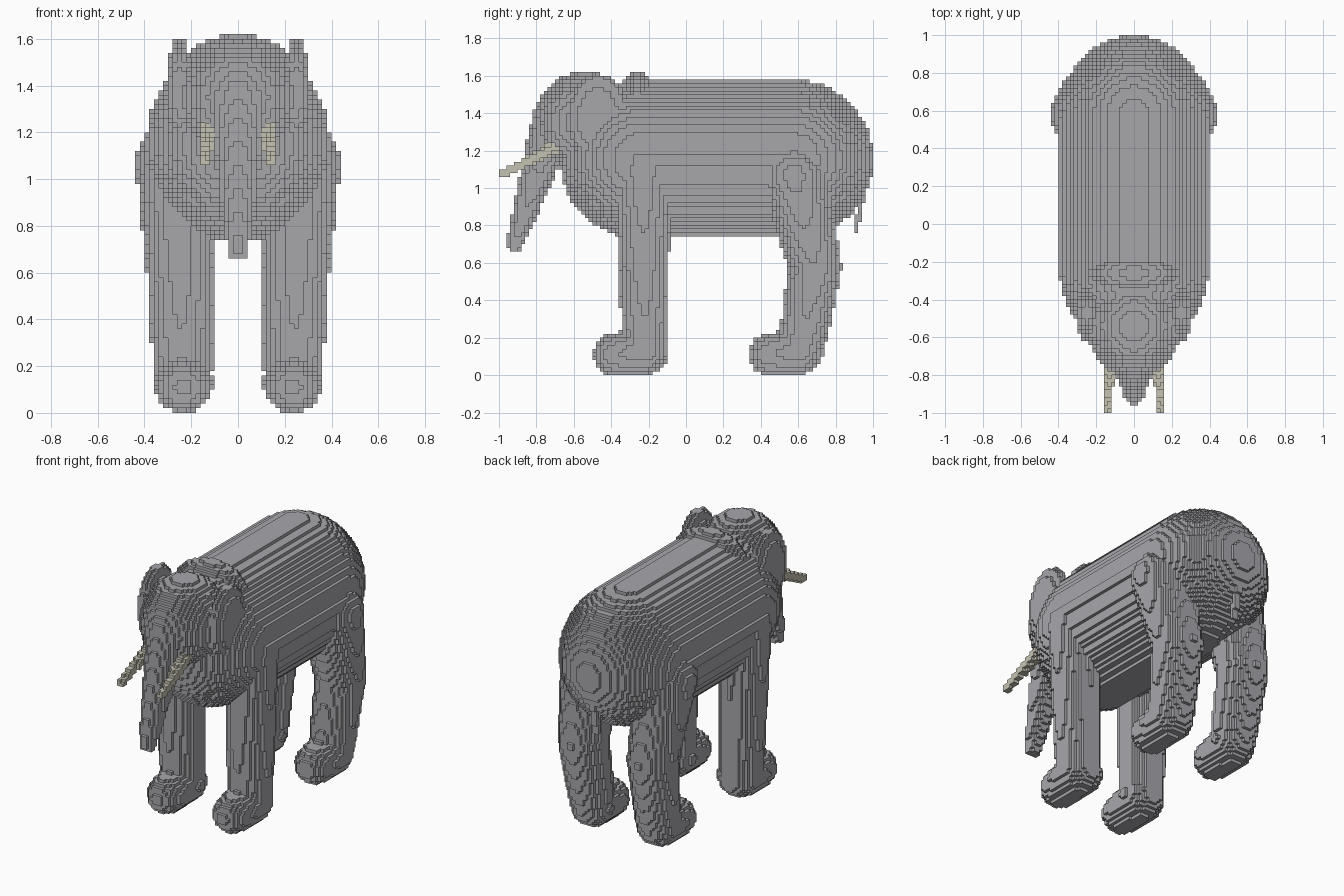
import bpy
import bmesh
import math
from mathutils import Vector

CELL = 0.02
taken = {}      # grid cell -> part name
parts = {}      # part name -> material

if "Cube" in bpy.data.objects:
    bpy.data.objects.remove(bpy.data.objects["Cube"], do_unlink=True)


def make_material(name, colour):
    mat = bpy.data.materials.new(name)
    mat.use_nodes = True
    mat.diffuse_color = colour
    mat.node_tree.nodes["Principled BSDF"].inputs["Base Color"].default_value = colour
    return mat


def fill(name, mat, low, high, inside):
    """Claim every free grid cell whose centre lies inside the shape."""
    parts[name] = mat
    spans = [range(math.floor(a / CELL), math.ceil(b / CELL)) for a, b in zip(low, high)]
    for i in spans[0]:
        for j in spans[1]:
            for k in spans[2]:
                if k >= 0 and (i, j, k) not in taken:
                    if inside(Vector((i + 0.5, j + 0.5, k + 0.5)) * CELL):
                        taken[i, j, k] = name


def ellipsoid(name, mat, centre, radii):
    c, r = Vector(centre), Vector(radii)

    def inside(p):
        return sum(((p[n] - c[n]) / r[n]) ** 2 for n in range(3)) <= 1
    fill(name, mat, c - r, c + r, inside)


def limb(name, mat, points, squash=1.0):
    """Chain of tapered round segments through (x, y, z, radius) points."""
    for start, end in zip(points, points[1:]):
        a, b = Vector(start[:3]), Vector(end[:3])
        ra, rb = start[3], end[3]
        axis = b - a
        big = Vector((1, 1, 1)) * max(ra, rb)
        low = Vector(map(min, a, b)) - big
        high = Vector(map(max, a, b)) + big

        def inside(p):
            t = min(1, max(0, (p - a).dot(axis) / axis.length_squared))
            d = p - a - axis * t
            d.x /= squash
            return d.length <= ra + (rb - ra) * t
        fill(name, mat, low, high, inside)


def mirrored(points, side):
    return [(x * side, y, z, r) for x, y, z, r in points]


def build(name):
    """Turn the exposed cell sides of one part into a mesh object."""
    bm = bmesh.new()
    verts = {}
    for cell in [c for c, owner in taken.items() if owner == name]:
        for axis in range(3):
            for step in (0, 1):
                beside = list(cell)
                beside[axis] += 2 * step - 1
                if tuple(beside) in taken:
                    continue
                u, v = (axis + 1) % 3, (axis + 2) % 3
                ring = []
                for du, dv in ((0, 0), (1, 0), (1, 1), (0, 1)):
                    corner = list(cell)
                    corner[axis] += step
                    corner[u] += du
                    corner[v] += dv
                    key = tuple(corner)
                    if key not in verts:
                        verts[key] = bm.verts.new(Vector(key) * CELL)
                    ring.append(verts[key])
                bm.faces.new(ring if step else ring[::-1])
    mesh = bpy.data.meshes.new(name)
    bm.to_mesh(mesh)
    bm.free()
    mesh.materials.append(parts[name])
    bpy.context.collection.objects.link(bpy.data.objects.new(name, mesh))


grey = make_material("grey_hide", (0.39, 0.385, 0.41, 1))
ivory = make_material("ivory", (0.56, 0.54, 0.45, 1))

# Tusks first, so they stay visible where they meet the head
TUSK = [(0.12, -0.7, 1.22, 0.036), (0.148, -0.985, 1.07, 0.02)]
for label, side in (("left", 1), ("right", -1)):
    limb(label + "_tusk", ivory, mirrored(TUSK, side))

# Barrel body with rounded ends, and the shoulder hump
limb("body", grey, [(0, -0.25, 1.155, 0.425), (0, 0.575, 1.155, 0.425)], squash=0.92)
ellipsoid("shoulder_hump", grey, (0, -0.26, 1.42), (0.26, 0.12, 0.2))

# Head, trunk and tail
ellipsoid("head", grey, (0, -0.54, 1.35), (0.25, 0.27, 0.275))
limb("trunk", grey, [(0, -0.69, 1.38, 0.13), (0, -0.755, 1.2, 0.105),
                     (0, -0.915, 0.7, 0.046)])
limb("tail", grey, [(0, 0.91, 0.78, 0.017), (0, 0.95, 1.0, 0.02)])

# Legs with forward-pointing feet, and flat upright ears
FRONT_LEG = [(0.26, -0.23, 1.1, 0.145), (0.24, -0.22, 0.2, 0.125)]
FRONT_FOOT = [(0.235, -0.22, 0.13, 0.128), (0.235, -0.385, 0.11, 0.112)]
REAR_LEG = [(0.265, 0.575, 1.07, 0.175), (0.245, 0.69, 0.58, 0.142),
            (0.235, 0.625, 0.2, 0.128)]
REAR_FOOT = [(0.235, 0.605, 0.13, 0.128), (0.235, 0.445, 0.11, 0.112)]
for label, side in (("left", 1), ("right", -1)):
    limb(label + "_front_leg", grey, mirrored(FRONT_LEG, side))
    limb(label + "_front_foot", grey, mirrored(FRONT_FOOT, side))
    limb(label + "_rear_leg", grey, mirrored(REAR_LEG, side))
    limb(label + "_rear_foot", grey, mirrored(REAR_FOOT, side))
    ellipsoid(label + "_ear", grey, (0.25 * side, -0.47, 1.375), (0.055, 0.16, 0.235))

for part in parts:
    build(part)
